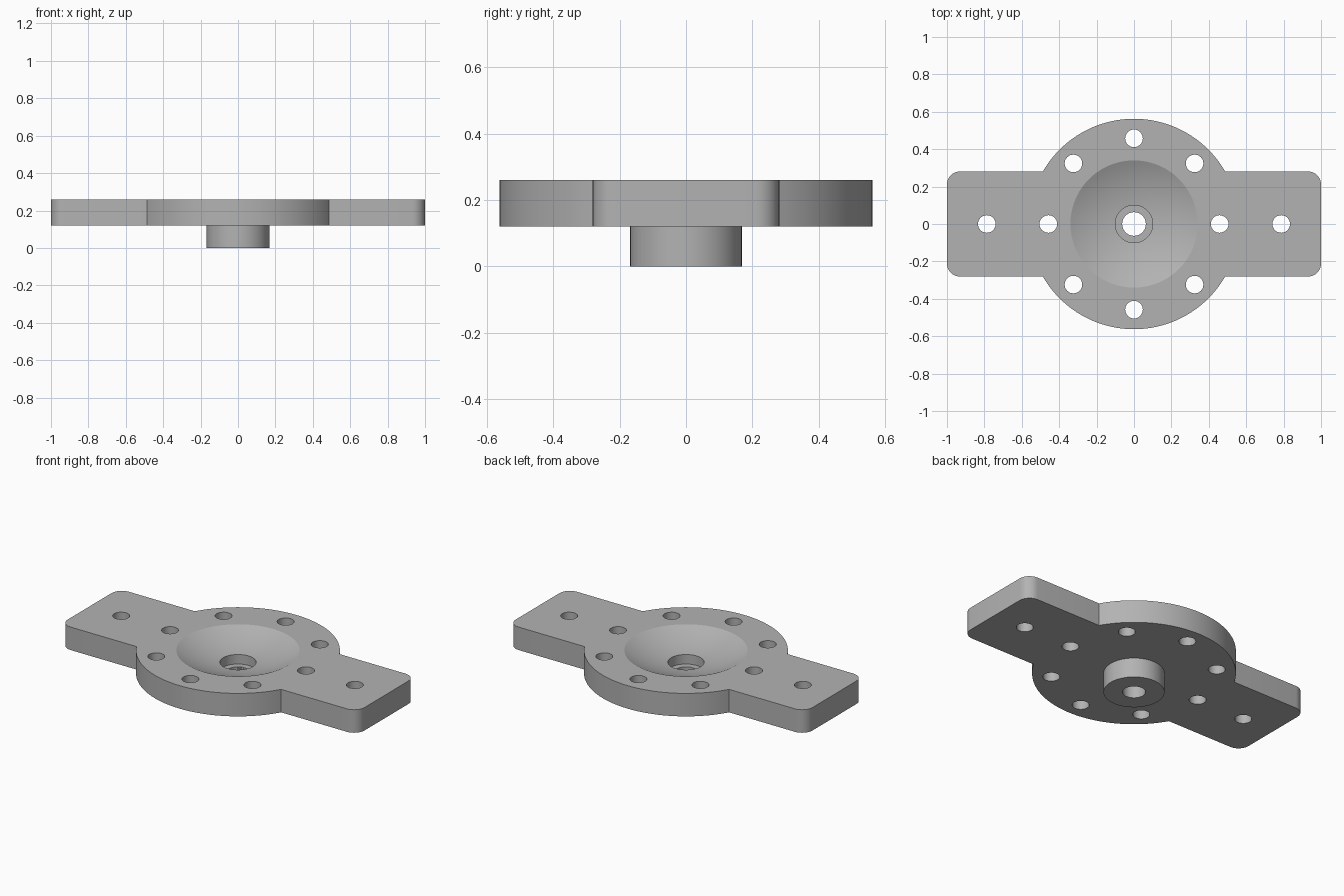
import bpy, bmesh
from math import sin, cos, asin, pi, radians, sqrt

cube = bpy.data.objects.get("Cube")
if cube:
    bpy.data.objects.remove(cube, do_unlink=True)

BASE, TOP = 0.12, 0.26                 # plate underside and upper face
DISC_R, ARM_X, ARM_Y, CORNER = 0.5625, 1.0, 0.281, 0.07
BOSS_R, BORE_R, SEAT_R, SEAT_Z = 0.168, 0.063, 0.1, 0.13
DISH_R, RIM_SLOPE = 0.34, radians(26)
HOLE_R, RING_R, END_X = 0.047, 0.458, 0.787

metal = bpy.data.materials.new("grey_metal")
metal.use_nodes = True
GREY = (0.45, 0.45, 0.45, 1)
metal.diffuse_color = GREY
metal.node_tree.nodes["Principled BSDF"].inputs["Base Color"].default_value = GREY


def finish(name, bm):
    bmesh.ops.recalc_face_normals(bm, faces=bm.faces)
    mesh = bpy.data.meshes.new(name)
    bm.to_mesh(mesh)
    bm.free()
    mesh.materials.append(metal)
    obj = bpy.data.objects.new(name, mesh)
    bpy.context.collection.objects.link(obj)
    return obj


def arc(cx, cy, r, a0, a1, steps):
    angles = [a0 + (a1 - a0) * i / steps for i in range(steps + 1)]
    return [(cx + r * cos(a), cy + r * sin(a)) for a in angles]


def prism(name, outline, z0, z1):
    bm = bmesh.new()
    face = bm.faces.new([bm.verts.new((x, y, z0)) for x, y in outline])
    up = bmesh.ops.extrude_face_region(bm, geom=[face])["geom"]
    verts = [v for v in up if isinstance(v, bmesh.types.BMVert)]
    bmesh.ops.translate(bm, vec=(0, 0, z1 - z0), verts=verts)
    return finish(name, bm)


def lathe(name, profile, steps=96):
    bm = bmesh.new()
    verts = [bm.verts.new((r, 0, z)) for r, z in profile]
    edges = [bm.edges.new(pair) for pair in zip(verts, verts[1:])]
    bmesh.ops.spin(bm, geom=verts + edges, cent=(0, 0, 0), axis=(0, 0, 1),
                   angle=2 * pi, steps=steps)
    bmesh.ops.remove_doubles(bm, verts=bm.verts, dist=1e-5)
    return finish(name, bm)


def combine(target, tool, operation):
    mod = target.modifiers.new(tool.name, "BOOLEAN")
    mod.operation, mod.solver, mod.object = operation, "EXACT", tool
    bpy.context.view_layer.objects.active = target
    bpy.ops.object.modifier_apply(modifier=mod.name)
    bpy.data.objects.remove(tool, do_unlink=True)


# Plate outline: one quarter, mirrored to the other three
join = asin(ARM_Y / DISC_R)
quarter = arc(ARM_X - CORNER, ARM_Y - CORNER, CORNER, 0, pi / 2, 8)
quarter += arc(0, 0, DISC_R, join, pi / 2, 24)
half = quarter + [(-x, y) for x, y in reversed(quarter[:-1])]
outline = half + [(-x, -y) for x, y in half]
plate = prism("mounting_plate", outline, BASE, TOP)

# Round boss under the plate
boss = lathe("boss", [(0, 0), (BOSS_R, 0), (BOSS_R, BASE + 0.02), (0, BASE + 0.02)])
combine(plate, boss, "UNION")

# Spherical dish, stepped seat and central bore
ball = DISH_R / sin(RIM_SLOPE)
centre_z = TOP + ball * cos(RIM_SLOPE)
radii = [SEAT_R + (DISH_R - SEAT_R) * i / 12 for i in range(13)]
dish = [(r, centre_z - sqrt(ball * ball - r * r)) for r in radii]
over = TOP + 0.1
profile = [(0, -0.1), (BORE_R, -0.1), (BORE_R, SEAT_Z), (SEAT_R, SEAT_Z)]
profile += dish + [(DISH_R, over), (0, over)]
combine(plate, lathe("dish_cutter", profile), "DIFFERENCE")

# Bolt holes: a ring of eight and one near each end
spots = [(RING_R * cos(i * pi / 4), RING_R * sin(i * pi / 4)) for i in range(8)]
for x, y in spots + [(END_X, 0), (-END_X, 0)]:
    circle = arc(x, y, HOLE_R, 0, 2 * pi, 32)[:-1]
    combine(plate, prism("hole_cutter", circle, -0.1, over), "DIFFERENCE")

# Smooth curved walls, crisp edges
bpy.ops.object.select_all(action="DESELECT")
plate.select_set(True)
bpy.context.view_layer.objects.active = plate
bpy.ops.object.shade_smooth_by_angle(angle=radians(20))
